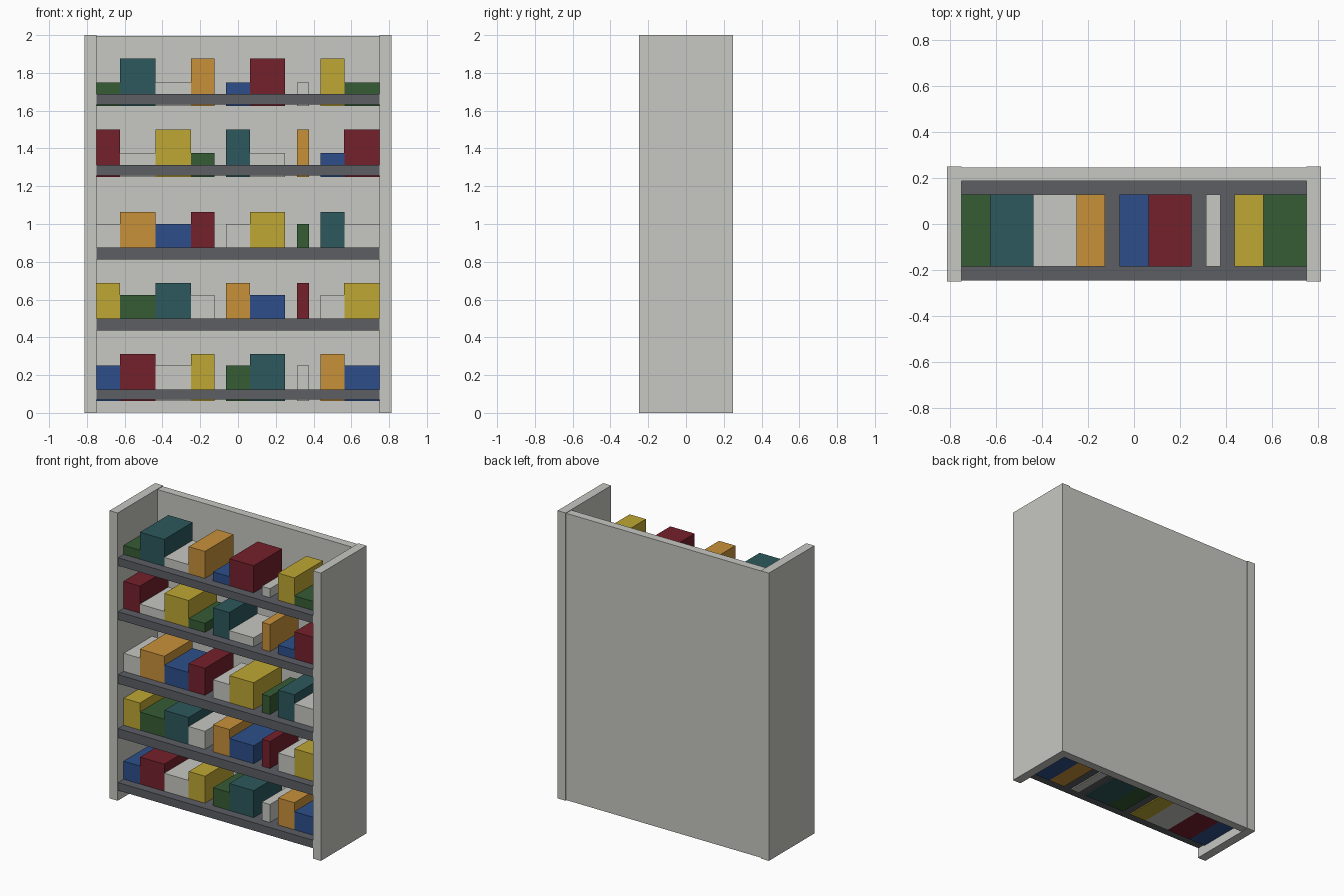
import bpy, bmesh

if "Cube" in bpy.data.objects:
    bpy.data.objects.remove(bpy.data.objects["Cube"])


def material(name, rgb):
    """Flat material from 0-255 screen colour."""
    def linear(c):
        c /= 255
        return c / 12.92 if c <= 0.04045 else ((c + 0.055) / 1.055) ** 2.4
    m = bpy.data.materials.new(name)
    m.diffuse_color = [linear(c) for c in rgb] + [1]
    m.use_nodes = True
    m.node_tree.nodes["Principled BSDF"].inputs["Base Color"].default_value = m.diffuse_color
    return m


MATS = {
    'W': material("pale_grey", (199, 200, 194)),
    'S': material("shelf_grey", (92, 94, 100)),
    'G': material("green", (53, 92, 52)),
    'T': material("teal", (44, 88, 92)),
    'O': material("orange", (200, 145, 58)),
    'B': material("blue", (45, 79, 138)),
    'R': material("dark_red", (117, 33, 43)),
    'Y': material("yellow", (191, 167, 52)),
}


def box(name, lo, hi, mat):
    """Box between two opposite corners."""
    bm = bmesh.new()
    bmesh.ops.create_cube(bm, size=1)
    for v in bm.verts:
        v.co = [(a if c < 0 else b) for c, a, b in zip(v.co, lo, hi)]
    mesh = bpy.data.meshes.new(name)
    bm.to_mesh(mesh)
    bm.free()
    mesh.materials.append(MATS[mat])
    ob = bpy.data.objects.new(name, mesh)
    bpy.context.collection.objects.link(ob)
    return ob


# Case: two side panels and a slightly inset back panel
box("left_side", (-0.8125, -0.25, 0), (-0.75, 0.25, 2), 'W')
box("right_side", (0.75, -0.25, 0), (0.8125, 0.25, 2), 'W')
box("back_panel", (-0.75, 0.1875, 0.003), (0.75, 0.245, 1.996), 'W')

# Item spans along each shelf, with gaps between the groups
SPANS = [(-0.75, -0.625), (-0.625, -0.4375), (-0.4375, -0.25),
         (-0.25, -0.125), (-0.0625, 0.0625), (0.0625, 0.25),
         (0.3125, 0.375), (0.4375, 0.5625), (0.5625, 0.75)]

# Shelf bottom, shelf top, item bottom, low item top, high item top,
# whether the first item is high, item colours from left to right
ROWS = [
    (0.07, 0.125, 0.0625, 0.25, 0.3125, False, "BRWYGTWOB"),
    (0.4375, 0.5, 0.44, 0.625, 0.6875, True, "YGTWOBRWY"),
    (0.8125, 0.875, 0.815, 1.0, 1.0625, False, "WOBRWYGTW"),
    (1.2575, 1.3125, 1.25, 1.375, 1.5, True, "RWYGTWOBR"),
    (1.6325, 1.6875, 1.625, 1.75, 1.875, False, "GTWOBRWYG"),
]

for r, (z0, z1, base, low, high, first_high, colours) in enumerate(ROWS, 1):
    # Shelf board
    box(f"shelf_{r}", (-0.75, -0.246, z0), (0.75, 0.1875, z1), 'S')
    # Alternating low and high items
    for i, ((x0, x1), c) in enumerate(zip(SPANS, colours)):
        top = high if (i % 2 == 0) == first_high else low
        box(f"item_{r}_{i + 1}", (x0, -0.1845, base), (x1, 0.1275, top), c)
